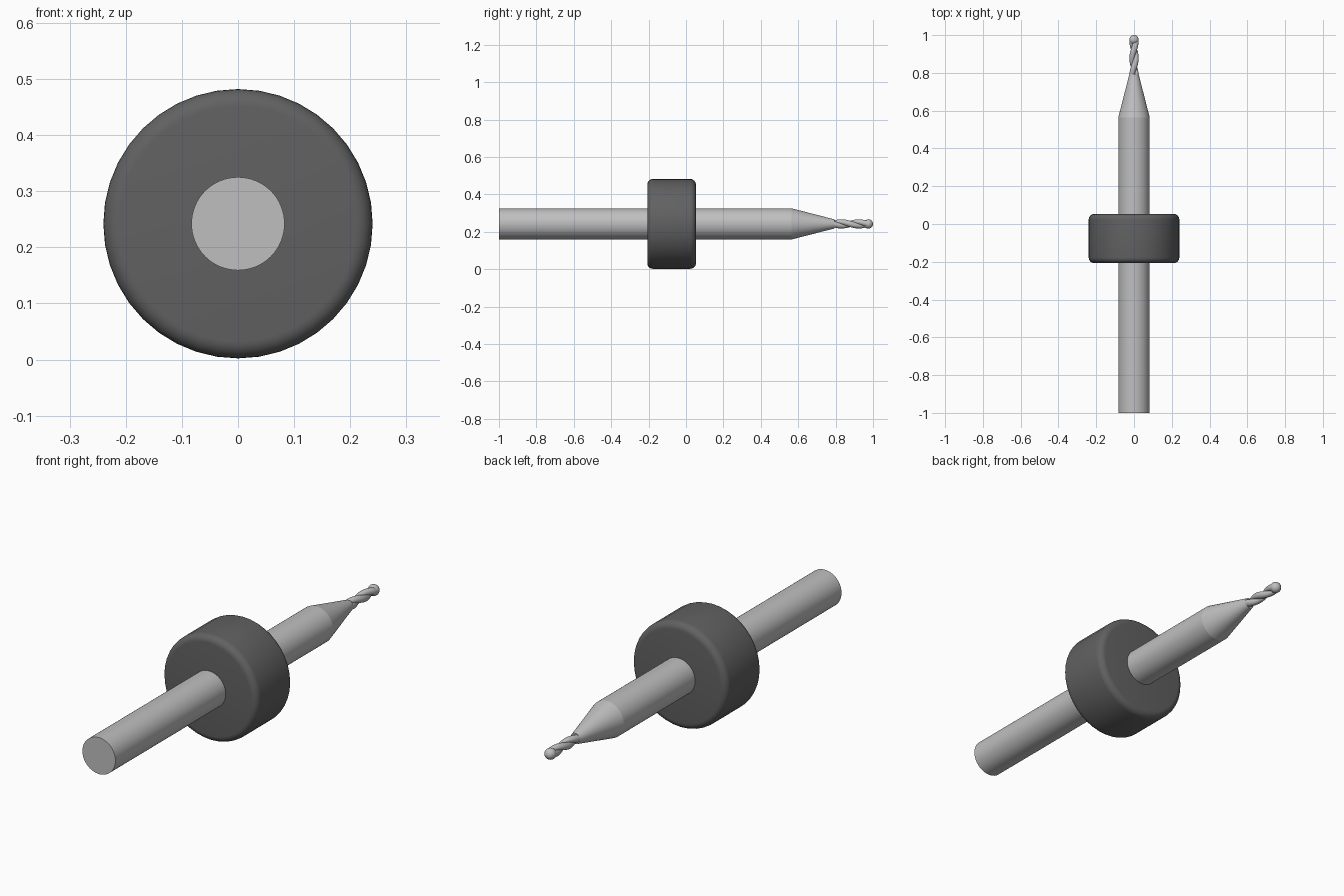
import bpy, bmesh, math
from mathutils import Vector

cube = bpy.data.objects.get("Cube")
if cube:
    bpy.data.objects.remove(cube, do_unlink=True)

AXIS_Z = 0.242


def material(name, value):
    m = bpy.data.materials.new(name)
    m.use_nodes = True
    color = (value, value, value, 1)
    m.diffuse_color = color
    m.node_tree.nodes["Principled BSDF"].inputs["Base Color"].default_value = color
    return m


steel = material("carbide grey", 0.52)
dark = material("dark collar plastic", 0.12)


def loft(name, stations, mat, sides, shape=lambda a: 1.0, angle=35):
    """Skin rings along y; each station is (y, radius, twist)."""
    bm = bmesh.new()
    rings = []
    for y, r, twist in stations:
        ring = []
        for i in range(sides):
            a = math.tau * i / sides
            d = r * shape(a)
            ring.append(bm.verts.new((d * math.cos(a + twist), y,
                                      AXIS_Z + d * math.sin(a + twist))))
        rings.append(ring)
    for lo, hi in zip(rings, rings[1:]):
        for i in range(sides):
            j = (i + 1) % sides
            bm.faces.new((lo[i], hi[i], hi[j], lo[j]))
    bm.faces.new(rings[0])
    bm.faces.new(rings[-1][::-1])
    bmesh.ops.recalc_face_normals(bm, faces=bm.faces)
    mesh = bpy.data.meshes.new(name)
    bm.to_mesh(mesh)
    bm.free()
    mesh.materials.append(mat)
    ob = bpy.data.objects.new(name, mesh)
    bpy.context.collection.objects.link(ob)
    bpy.ops.object.select_all(action='DESELECT')
    ob.select_set(True)
    bpy.context.view_layer.objects.active = ob
    bpy.ops.object.shade_smooth_by_angle(angle=math.radians(angle))
    return ob


# Straight shank and tapered neck
loft("shank", [(-1, 0.083, 0), (0.565, 0.083, 0)], steel, 64)
loft("tapered_neck", [(0.565, 0.083, 0), (0.795, 0.024, 0)], steel, 64)

# Depth collar with rounded rims
R, BEVEL, BACK, FRONT, STEPS = 0.24, 0.03, -0.207, 0.053, 6
arc = [(BEVEL * (1 - math.sin(t)), R - BEVEL * (1 - math.cos(t)))
       for t in (math.pi / 2 * k / STEPS for k in range(STEPS + 1))]
rim = [(BACK + d, r, 0) for d, r in reversed(arc)]
rim += [(FRONT - d, r, 0) for d, r in arc]
loft("collar", rim, dark, 40)


# Twisted two-flute cutter
def flute(a):
    return 0.5 + 0.5 * abs(math.cos(a)) ** 0.8


N = 48
loft("fluted_cutter",
     [(0.785 + 0.185 * k / N, 0.0245, -math.tau * 1.0 * k / N) for k in range(N + 1)],
     steel, 32, flute, 50)

# Ball nose
bpy.ops.mesh.primitive_uv_sphere_add(segments=32, ring_count=16, radius=0.025,
                                     location=Vector((0, 0.975, AXIS_Z)),
                                     rotation=(math.pi / 2, 0, 0))
ball = bpy.context.object
ball.name = "ball_nose"
ball.data.materials.append(steel)
bpy.ops.object.shade_smooth_by_angle(angle=math.radians(35))
